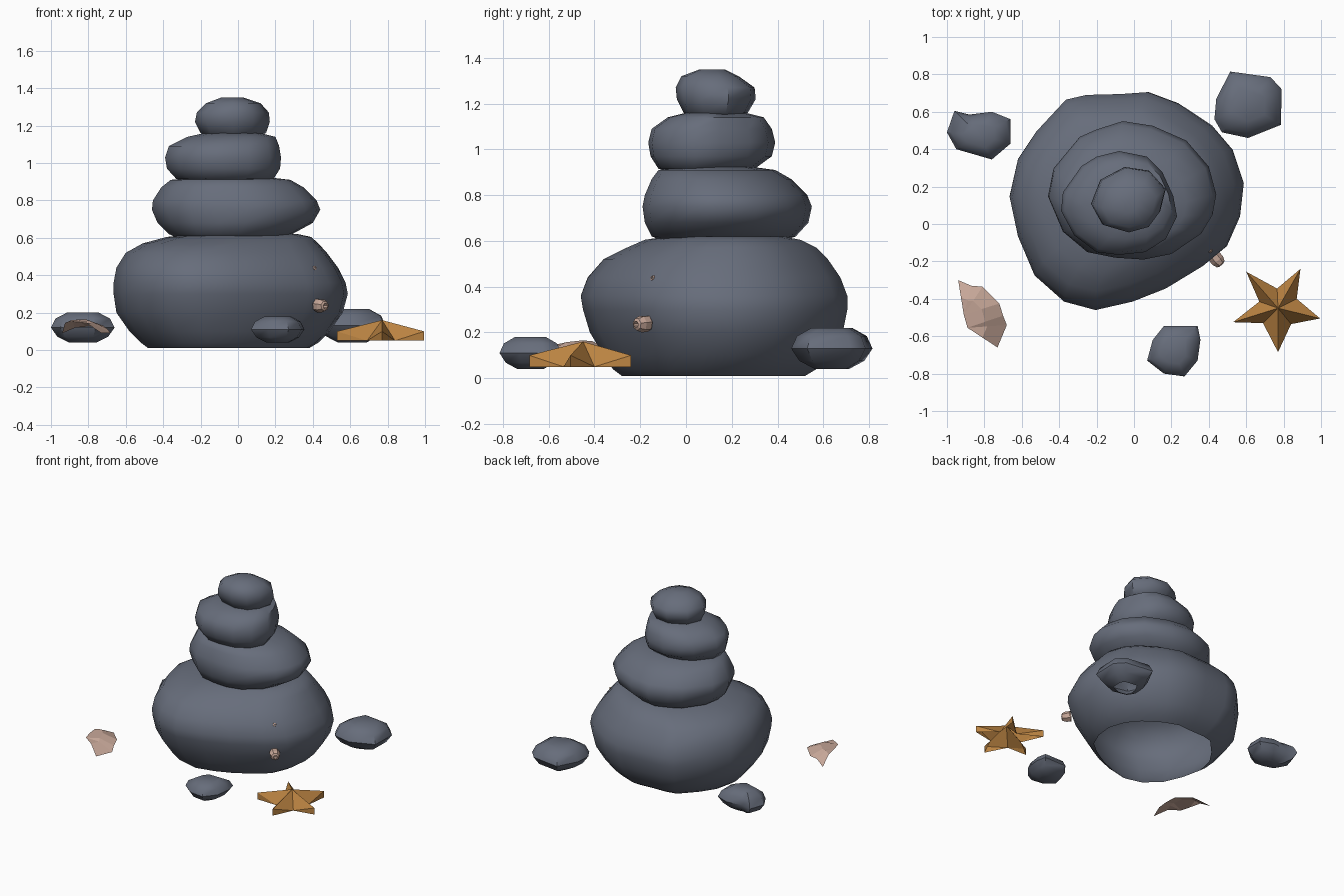
import bpy, math
from mathutils import Vector


def material(name, rgb):
    m = bpy.data.materials.new(name)
    m.diffuse_color = (*rgb, 1)
    return m


STONE = material("slate_grey", (0.135, 0.153, 0.198))
ORANGE = material("starfish_orange", (0.50, 0.23, 0.055))
SHELL = material("shell_pink", (0.56, 0.38, 0.31))


def make(name, verts, faces, mat, angle=None):
    me = bpy.data.meshes.new(name)
    me.from_pydata([tuple(v) for v in verts], [], faces)
    me.materials.append(mat)
    ob = bpy.data.objects.new(name, me)
    bpy.context.collection.objects.link(ob)
    if angle:
        bpy.ops.object.select_all(action='DESELECT')
        ob.select_set(True)
        bpy.context.view_layer.objects.active = ob
        bpy.ops.object.shade_smooth_by_angle(angle=math.radians(angle))
    return ob


def stone(name, outline, layers, closed=True, angle=50):
    """Loft a counter-clockwise outline through layers (z, x0, x1, y0, y1)."""
    xs, ys = [p[0] for p in outline], [p[1] for p in outline]
    x0, x1, y0, y1 = min(xs), max(xs), min(ys), max(ys)
    n, verts, faces = len(outline), [], []
    for z, a, b, c, d in layers:
        for x, y in outline:
            verts.append((a + (b - a) * (x - x0) / (x1 - x0),
                          c + (d - c) * (y - y0) / (y1 - y0), z))
    for k in range(len(layers) - 1):
        for i in range(n):
            j = (i + 1) % n
            faces.append((k * n + i, k * n + j, k * n + n + j, k * n + n + i))
    faces.append(tuple(range((len(layers) - 1) * n, len(layers) * n)))
    if closed:
        faces.append(tuple(reversed(range(n))))
    return make(name, verts, faces, STONE, angle)


# Stacked stones; the lowest is a shell open underneath
stone("base_stone", [
    (0.59, 0.22), (0.53, 0.40), (0.42, 0.53), (0.24, 0.65), (0.08, 0.71), (-0.06, 0.70),
    (-0.25, 0.695), (-0.36, 0.67), (-0.52, 0.50), (-0.62, 0.35), (-0.665, 0.15),
    (-0.62, -0.06), (-0.53, -0.27), (-0.37, -0.41), (-0.2, -0.455), (0, -0.41),
    (0.18, -0.34), (0.38, -0.22), (0.50, -0.12), (0.57, 0.04)], [
    (0.01, -0.48, 0.38, -0.28, 0.52), (0.04, -0.52, 0.43, -0.32, 0.57),
    (0.10, -0.58, 0.49, -0.36, 0.63), (0.20, -0.65, 0.56, -0.42, 0.685),
    (0.30, -0.665, 0.587, -0.45, 0.705), (0.36, -0.665, 0.575, -0.46, 0.705),
    (0.44, -0.65, 0.535, -0.43, 0.675), (0.52, -0.60, 0.475, -0.36, 0.62),
    (0.57, -0.51, 0.43, -0.26, 0.57), (0.605, -0.38, 0.39, -0.18, 0.50),
    (0.62, -0.24, 0.32, -0.08, 0.42)], closed=False)

stone("second_stone", [
    (0.44, 0.16), (0.40, 0.31), (0.28, 0.45), (0.1, 0.53), (-0.06, 0.555), (-0.2, 0.51),
    (-0.29, 0.47), (-0.43, 0.3), (-0.46, 0.15), (-0.38, -0.04), (-0.25, -0.15),
    (-0.1, -0.18), (0.05, -0.19), (0.2, -0.16), (0.36, -0.05), (0.42, 0.05)], [
    (0.59, -0.30, 0.20, -0.08, 0.40), (0.62, -0.37, 0.29, -0.15, 0.48),
    (0.68, -0.43, 0.40, -0.18, 0.535), (0.75, -0.46, 0.44, -0.19, 0.55),
    (0.80, -0.455, 0.42, -0.18, 0.53), (0.87, -0.41, 0.35, -0.15, 0.46),
    (0.91, -0.36, 0.28, -0.12, 0.39), (0.925, -0.2, 0.15, 0, 0.28)])

stone("third_stone", [
    (0.23, 0.04), (0.21, 0.15), (0.15, 0.28), (0.07, 0.36), (-0.08, 0.39), (-0.2, 0.36),
    (-0.28, 0.31), (-0.38, 0.17), (-0.39, 0.07), (-0.32, -0.06), (-0.2, -0.15),
    (-0.08, -0.165), (0.06, -0.15), (0.17, -0.08)], [
    (0.90, -0.26, 0.12, -0.05, 0.24), (0.915, -0.33, 0.19, -0.12, 0.30),
    (0.97, -0.38, 0.225, -0.155, 0.375), (1.03, -0.39, 0.23, -0.165, 0.39),
    (1.09, -0.37, 0.22, -0.15, 0.375), (1.14, -0.27, 0.20, -0.08, 0.34),
    (1.16, -0.18, 0.12, 0, 0.26)])

stone("top_stone", [
    (0.17, 0.19), (0.08, 0.29), (-0.05, 0.31), (-0.18, 0.24), (-0.23, 0.11),
    (-0.17, 0), (-0.03, -0.04), (0.08, -0.01), (0.14, 0.07)], [
    (1.14, -0.15, 0.10, 0.02, 0.22), (1.16, -0.20, 0.15, -0.01, 0.27),
    (1.22, -0.23, 0.17, -0.04, 0.305), (1.27, -0.22, 0.165, -0.045, 0.30),
    (1.32, -0.17, 0.12, -0.02, 0.23), (1.35, -0.09, 0.03, 0.06, 0.17)])


# Loose pebbles on the ground
def pebble(name, outline, z0, z1, closed=True):
    xs, ys = [p[0] for p in outline], [p[1] for p in outline]
    cx, cy = (min(xs) + max(xs)) / 2, (min(ys) + max(ys)) / 2
    hx, hy = (max(xs) - min(xs)) / 2, (max(ys) - min(ys)) / 2
    layers = [(z0 + (z1 - z0) * t, cx - hx * s, cx + hx * s, cy - hy * s, cy + hy * s)
              for t, s in ((0, 0.42), (0.2, 0.8), (0.5, 1), (0.8, 0.86), (1, 0.5))]
    stone(name, outline, layers, closed, 40)


pebble("pebble_back_left", [
    (-0.66, 0.43), (-0.66, 0.56), (-0.76, 0.60), (-0.88, 0.585), (-0.96, 0.605),
    (-1.0, 0.49), (-0.95, 0.40), (-0.76, 0.345)], 0.04, 0.20)
pebble("pebble_back_right", [
    (0.785, 0.53), (0.79, 0.72), (0.73, 0.785), (0.515, 0.815), (0.44, 0.67),
    (0.43, 0.56), (0.47, 0.49), (0.61, 0.46)], 0.04, 0.22, False)
pebble("pebble_front", [
    (0.355, -0.62), (0.34, -0.545), (0.16, -0.545), (0.10, -0.62), (0.07, -0.73),
    (0.16, -0.80), (0.27, -0.815), (0.34, -0.73)], 0.04, 0.18)

# Starfish: ridged arms around a raised centre, open below
tips = [(0.995, -0.505), (0.89, -0.24), (0.60, -0.255), (0.53, -0.525), (0.77, -0.685)]
notches = [(0.87, -0.40), (0.765, -0.345), (0.67, -0.415), (0.69, -0.53), (0.84, -0.535)]
verts, faces = [(0.77, -0.45, 0.16)], []
for (tx, ty), (nx, ny) in zip(tips, notches):
    verts += [(tx, ty, 0.10), (tx, ty, 0.05), (nx, ny, 0.05)]
for i in range(5):
    top, low, nxt = 1 + 3 * i, 2 + 3 * i, 3 + 3 * i
    prev = 3 + 3 * ((i - 1) % 5)
    faces += [(0, top, nxt), (top, low, nxt), (0, prev, top), (prev, low, top)]
make("starfish", verts, faces, ORANGE)

# Shell fragment: a thin, curved fan
hinge = [(-0.91, -0.485, 0.15), (-0.89, -0.555, 0.15)]
rim = [(-0.94, -0.30, 0.09), (-0.87, -0.33, 0.12), (-0.81, -0.335, 0.125), (-0.72, -0.425, 0.13),
       (-0.70, -0.49, 0.115), (-0.68, -0.54, 0.09), (-0.73, -0.66, 0.09)]
mid = [tuple((Vector(r) + Vector(hinge[i > 3])) / 2 + Vector((0, 0, 0.025)))
       for i, r in enumerate(rim)]
verts, faces = hinge + mid + rim, []
for i in range(6):
    faces.append((2 + i, 9 + i, 10 + i, 3 + i)[::-1])
    if i == 3:
        faces.append((0, 1, 3 + i, 2 + i))
    else:
        faces.append((int(i > 3), 3 + i, 2 + i))
make("shell_fragment", verts, faces, SHELL)


# Barnacles: little hollow cups on the side of the base stone
def barnacle(name, pos, axis, r):
    rot = Vector((0, 0, 1)).rotation_difference(Vector(axis))
    n, verts, faces = 7, [], []
    rings = ((1.0, -0.9), (1.0, 0), (0.75, 0.7), (0.4, 0.85), (0.3, 0.1))
    for s, h in rings:
        for i in range(n):
            a = 2 * math.pi * i / n
            verts.append(Vector(pos) + rot @ Vector((math.cos(a) * s, math.sin(a) * s, h)) * r)
    for k in range(len(rings) - 1):
        for i in range(n):
            j = (i + 1) % n
            faces.append((k * n + i, k * n + j, k * n + n + j, k * n + n + i))
    faces.append(tuple(range(n * (len(rings) - 1), n * len(rings))))
    make(name, verts, faces, SHELL)


barnacle("large_barnacle", (0.447, -0.195, 0.237), (0.65, -0.75, -0.05), 0.037)
barnacle("small_barnacle", (0.405, -0.14, 0.435), (0.6, -0.7, 0.4), 0.016)
